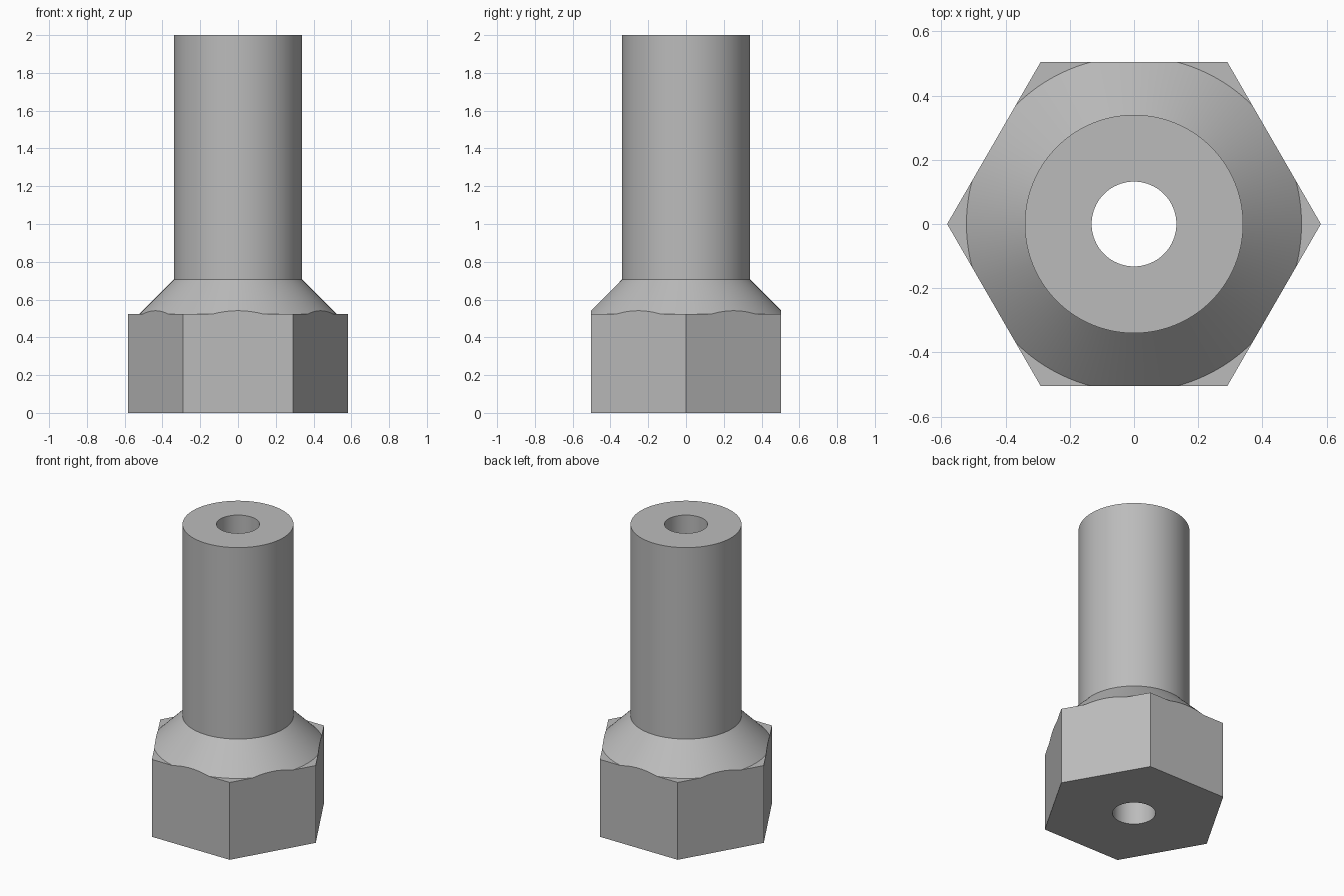
import bpy, bmesh, math

cube = bpy.data.objects.get("Cube")
if cube:
    bpy.data.objects.remove(cube, do_unlink=True)

SEGMENTS = 144
APOTHEM, SHAFT, BORE = 0.504, 0.34, 0.132
TOP, CONE_TOP = 2.0, 0.705
CONE_EDGE = APOTHEM / math.cos(math.radians(15))   # widest radius of the chamfer
SHOULDER = CONE_TOP + SHAFT - CONE_EDGE            # 45 degree cone


def hex_radius(angle):
    """Distance from the axis to the hexagon outline, corners on the x axis."""
    return APOTHEM / math.cos(angle % (math.pi / 3) - math.pi / 6)


def section(angle):
    """Closed (radius, height) outline, from the bore round to the base."""
    h = hex_radius(angle)
    edge = min(h, CONE_EDGE)
    edge_z = CONE_TOP + SHAFT - edge
    return [(BORE, 0), (BORE, TOP), (SHAFT, TOP), (SHAFT, CONE_TOP),
            (edge, edge_z), (h, max(SHOULDER, edge_z) if h <= CONE_EDGE else SHOULDER), (h, 0)]


# Sweep the section around the axis
bm = bmesh.new()
rings = []
for i in range(SEGMENTS):
    a = math.tau * i / SEGMENTS
    rings.append([bm.verts.new((r * math.cos(a), r * math.sin(a), z)) for r, z in section(a)])
for i, ring in enumerate(rings):
    nxt = rings[(i + 1) % SEGMENTS]
    for j in range(len(ring)):
        k = (j + 1) % len(ring)
        bm.faces.new((ring[j], ring[k], nxt[k], nxt[j]))

# Close the places where the cone runs straight into the hexagon sides
bmesh.ops.remove_doubles(bm, verts=bm.verts, dist=1e-5)
bmesh.ops.recalc_face_normals(bm, faces=bm.faces)
mesh = bpy.data.meshes.new("hex_sleeve")
bm.to_mesh(mesh)
bm.free()

sleeve = bpy.data.objects.new("hex_sleeve", mesh)
bpy.context.collection.objects.link(sleeve)

# Plain grey metal
grey = bpy.data.materials.new("grey")
grey.use_nodes = True
colour = (0.5, 0.5, 0.5, 1)
grey.diffuse_color = colour
grey.node_tree.nodes["Principled BSDF"].inputs["Base Color"].default_value = colour
mesh.materials.append(grey)

# Smooth round walls, sharp edges
bpy.ops.object.select_all(action="DESELECT")
sleeve.select_set(True)
bpy.context.view_layer.objects.active = sleeve
bpy.ops.object.shade_smooth_by_angle(angle=math.radians(30))
